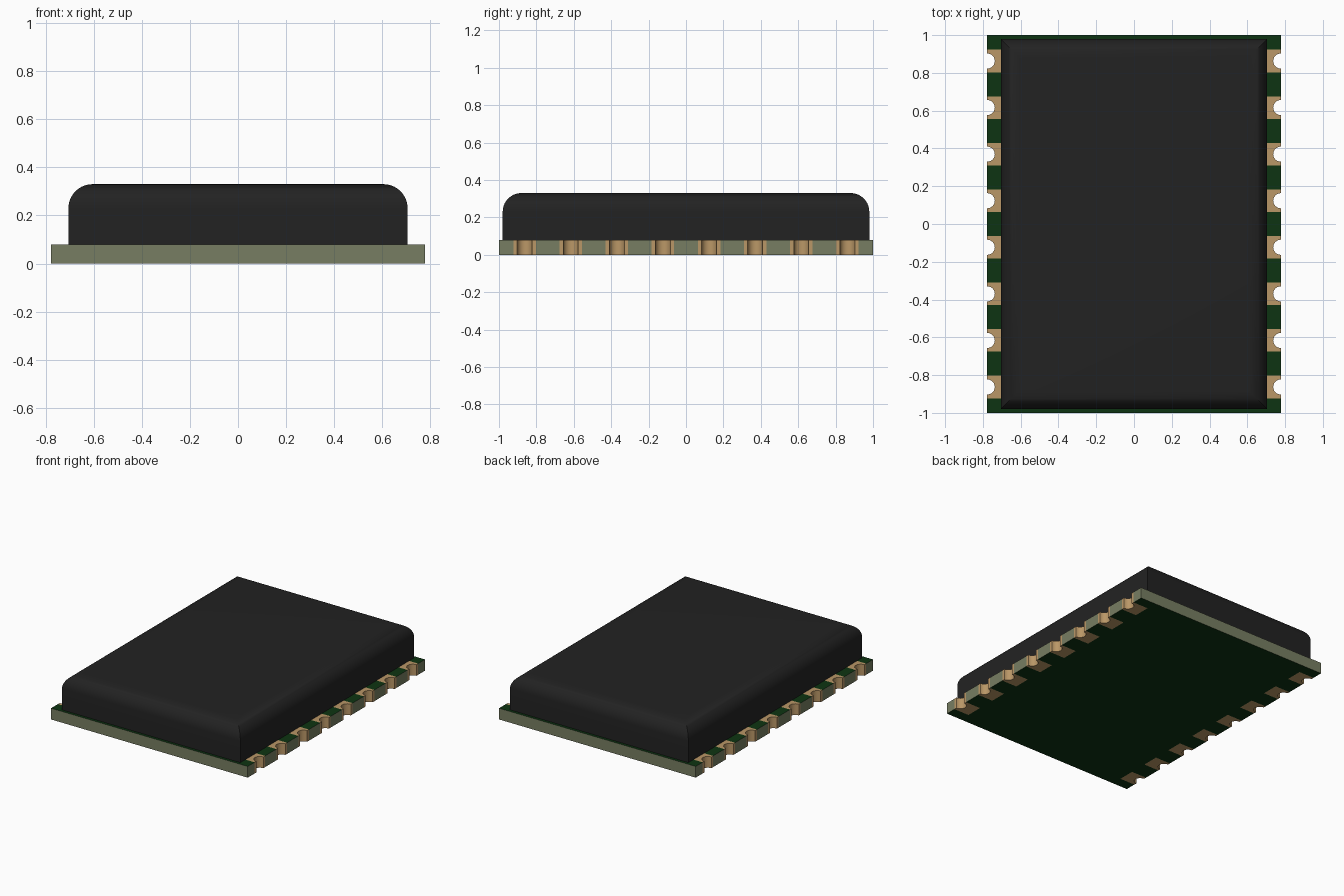
import bpy, bmesh, math

if "Cube" in bpy.data.objects:
    bpy.data.objects.remove(bpy.data.objects["Cube"])

W, L, T = 0.777, 1.0, 0.08        # board half width, half length, thickness
INNER = W - 0.12                  # inner edge of the pads
PAD, R = 0.06, 0.04               # pad half width, notch radius
PITCH, COUNT = 0.2465, 8
SEGS = 12


def material(name, rgb):
    m = bpy.data.materials.new(name)
    m.diffuse_color = (*rgb, 1)
    m.use_nodes = True
    m.node_tree.nodes["Principled BSDF"].inputs["Base Color"].default_value = m.diffuse_color
    return m


GREEN = material("solder mask green", (0.004, 0.034, 0.006))
EDGE = material("board edge olive", (0.185, 0.208, 0.122))
GOLD = material("pad gold", (0.49, 0.31, 0.135))
BLACK = material("cover black", (0.016, 0.016, 0.016))


def finish(bm, name, mats):
    bmesh.ops.remove_doubles(bm, verts=bm.verts, dist=1e-5)
    bmesh.ops.recalc_face_normals(bm, faces=bm.faces)
    me = bpy.data.meshes.new(name)
    bm.to_mesh(me)
    bm.free()
    for m in mats:
        me.materials.append(m)
    ob = bpy.data.objects.new(name, me)
    bpy.context.collection.objects.link(ob)
    bpy.context.view_layer.objects.active = ob
    ob.select_set(True)
    bpy.ops.object.shade_smooth_by_angle(angle=math.radians(35))
    ob.select_set(False)
    return ob


def slab(bm, pts, cap, wall):
    """Top and bottom caps plus walls, leaving out walls inside the board."""
    lo = [bm.verts.new((x, y, 0)) for x, y in pts]
    hi = [bm.verts.new((x, y, T)) for x, y in pts]
    for ring in (lo, hi):
        bm.faces.new(ring).material_index = cap
    for i, (ax, ay) in enumerate(pts):
        j = (i + 1) % len(pts)
        bx, by = pts[j]
        end = abs(abs(ay) - L) < 1e-6 and abs(ay - by) < 1e-6
        side = abs(ax) > INNER + 1e-6 and abs(bx) > INNER + 1e-6
        if end or side:
            bm.faces.new((lo[i], lo[j], hi[j], hi[i])).material_index = wall


# Circuit board: core, mask strips between pads, notched gold pads
bm = bmesh.new()
centres = [(i - (COUNT - 1) / 2) * PITCH for i in range(COUNT)]
cuts = [-L] + [c + s * PAD for c in centres for s in (-1, 1)] + [L]
slab(bm, [(INNER, y) for y in cuts] + [(-INNER, y) for y in reversed(cuts)], 0, 1)
for s in (1, -1):
    for a, b in zip(cuts[::2], cuts[1::2]):
        slab(bm, [(s * INNER, a), (s * W, a), (s * W, b), (s * INNER, b)], 0, 1)
    for c in centres:
        notch = []
        for k in range(SEGS + 1):
            t = math.pi * k / SEGS
            notch.append((s * (W - R * math.sin(t)), c - R * math.cos(t)))
        slab(bm, [(s * INNER, c - PAD), (s * W, c - PAD)] + notch
             + [(s * W, c + PAD), (s * INNER, c + PAD)], 2, 2)
finish(bm, "circuit_board", [GREEN, EDGE, GOLD])

# Cover: rectangle rings that round over the top edge with mitred corners
bm = bmesh.new()
CX, CY, TOP, ROUND = 0.705, 0.98, 0.33, 0.1
steps = [(0, T)]
for k in range(11):
    t = math.pi / 2 * k / 10
    steps.append((ROUND * (1 - math.cos(t)), TOP - ROUND + ROUND * math.sin(t)))
prev = None
for inset, z in steps:
    x, y = CX - inset, CY - inset
    ring = [bm.verts.new(p) for p in ((-x, -y, z), (x, -y, z), (x, y, z), (-x, y, z))]
    if prev:
        for i in range(4):
            j = (i + 1) % 4
            bm.faces.new((prev[i], prev[j], ring[j], ring[i]))
    prev = ring
bm.faces.new(prev)
finish(bm, "cover", [BLACK])
